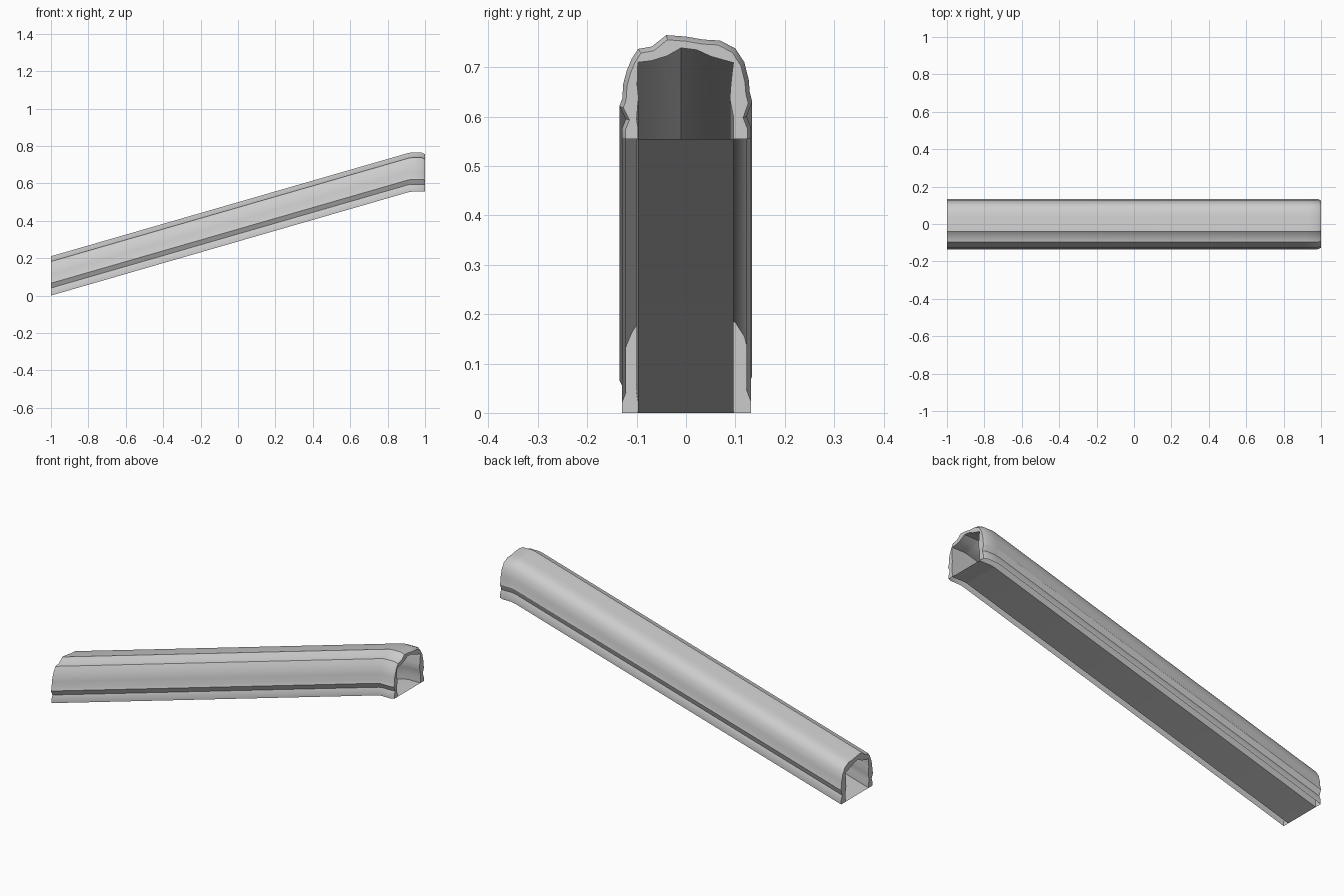
import bpy, bmesh, math

if "Cube" in bpy.data.objects:
    bpy.data.objects.remove(bpy.data.objects["Cube"])

RISE = 0.555
# stations along the tunnel: (x, base height)
PATH = [(-1, 0.0), (0.91, RISE - 0.003), (0.93, RISE), (0.982, RISE)]

# cross-sections as (y, height above floor)
OUTER = [(-.13, 0), (-.13, .02), (-.122, .04), (-.135, .066), (-.129, .082),
         (-.127, .112), (-.12, .138), (-.11, .162), (-.097, .182), (-.069, .187),
         (-.04, .210), (0, .207), (.035, .201), (.069, .199), (.1, .183),
         (.118, .155), (.127, .12), (.129, .095), (.134, .075), (.123, .045),
         (.132, .022), (.132, 0)]
INNER = [(-.097, 0), (-.097, .02), (-.1, .04), (-.098, .066), (-.096, .082),
         (-.099, .11), (-.098, .13), (-.098, .145), (-.097, .155), (-.07, .158),
         (-.038, .168), (-.01, .184), (.022, .18), (.05, .167), (.096, .154),
         (.093, .13), (.09, .1), (.089, .08), (.092, .065), (.096, .045),
         (.096, .022), (.096, 0)]


def finish(bm, name):
    me = bpy.data.meshes.new(name)
    bm.to_mesh(me)
    bm.free()
    ob = bpy.data.objects.new(name, me)
    bpy.context.collection.objects.link(ob)
    bpy.context.view_layer.objects.active = ob
    ob.select_set(True)
    bpy.ops.object.shade_smooth_by_angle(angle=math.radians(30))
    ob.select_set(False)
    return ob


def ring(bm, x, z, profile):
    return [bm.verts.new((x, y, z + h)) for y, h in profile]


def bridge(bm, a, b):
    for i in range(len(a) - 1):
        bm.faces.new((a[i], a[i + 1], b[i + 1], b[i]))


# hollow rock shell: outer skin, inner skin and end rims, open underneath
bm = bmesh.new()
outer = [ring(bm, x, z, OUTER) for x, z in PATH]
lip = [(y * .94, h * .955) for y, h in OUTER]
outer.append(ring(bm, 1, RISE, lip))
inner = [ring(bm, x, z, INNER) for x, z in PATH[:-1] + [(1, RISE)]]
for a, b in zip(outer, outer[1:]):
    bridge(bm, a, b)
for a, b in zip(inner, inner[1:]):
    bridge(bm, b, a)
bridge(bm, inner[0], outer[0])
bridge(bm, outer[-1], inner[-1])
bmesh.ops.recalc_face_normals(bm, faces=bm.faces)
finish(bm, "tunnel_shell")

# sloping floor
bm = bmesh.new()
strips = [ring(bm, x, z, [(-.097, 0), (.096, 0)]) for x, z in PATH[:-1] + [(1, RISE)]]
for a, b in zip(strips, strips[1:]):
    bm.faces.new((a[0], b[0], b[1], a[1]))
finish(bm, "tunnel_floor")
